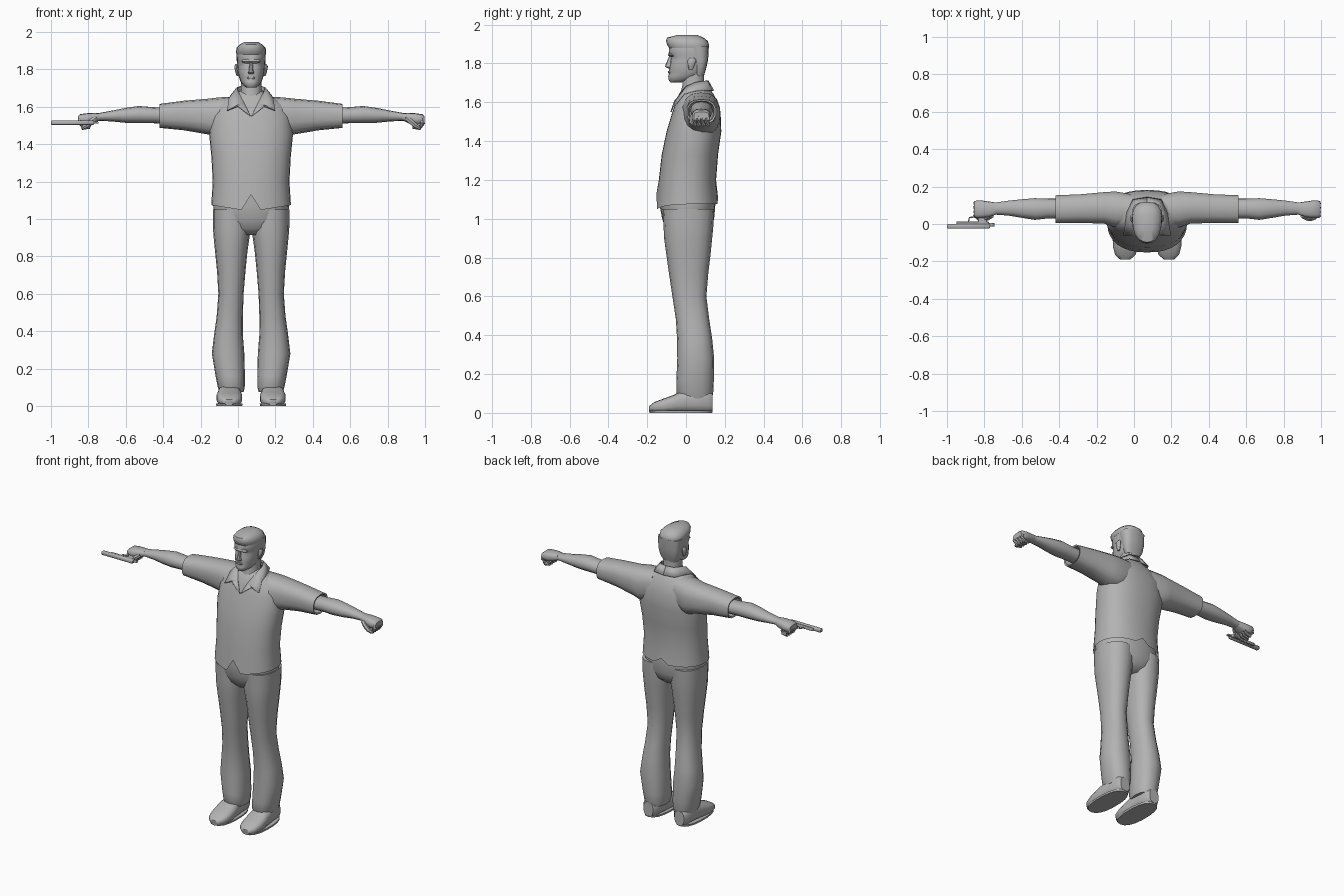
import bpy, bmesh, math
from mathutils import Vector

CX = 0.07  # body centre line
grey = bpy.data.materials.new("plain_grey")
grey.diffuse_color = (0.45, 0.45, 0.45, 1)


def finish(name, bm, body=True):
    if body:
        bmesh.ops.translate(bm, verts=bm.verts, vec=(CX, 0, 0))
    bmesh.ops.recalc_face_normals(bm, faces=bm.faces)
    me = bpy.data.meshes.new(name)
    bm.to_mesh(me)
    bm.free()
    ob = bpy.data.objects.new(name, me)
    ob.data.materials.append(grey)
    bpy.context.collection.objects.link(ob)
    return ob


def loft(name, axis, rings, n=14, p=2.3, side=1, taper=0, caps=True, edit=None, body=True):
    """Skin rounded sections: (station, a0, a1, b0, b1) along an axis."""
    bm = bmesh.new()
    loops = []
    for s, a0, a1, b0, b1 in rings:
        loop = []
        for i in range(n):
            t = 2 * math.pi * i / n - math.pi / 2
            c, d = math.cos(t), math.sin(t)
            c = math.copysign(abs(c) ** (2 / p), c) if abs(c) > 1e-6 else 0
            d = math.copysign(abs(d) ** (2 / p), d) if abs(d) > 1e-6 else 0
            a = (a0 + a1) / 2 + (a1 - a0) / 2 * c * (1 + taper * d)
            b = (b0 + b1) / 2 + (b1 - b0) / 2 * d
            co = {'x': (s, a, b), 'y': (a, s, b), 'z': (a, b, s)}[axis]
            loop.append(bm.verts.new((co[0] * side, co[1], co[2])))
        loops.append(loop)
    for lo, hi in zip(loops, loops[1:]):
        for i in range(n):
            j = (i + 1) % n
            bm.faces.new((lo[i], lo[j], hi[j], hi[i]))
    if caps:
        bm.faces.new(loops[0])
        bm.faces.new(loops[-1])
    if edit:
        edit(loops)
    return finish(name, bm, body)


def upright(rows):
    """Symmetric sections (z, front, back, half width)."""
    return [(z, -w, w, f, b) for z, f, b, w in rows]


def tube(name, pts, radii, n=6, side=1, body=True):
    """Tapered limb through points."""
    bm = bmesh.new()
    pts = [Vector((x * side, y, z)) for x, y, z in pts]
    loops = []
    for i, (q, r) in enumerate(zip(pts, radii)):
        d = (pts[min(i + 1, len(pts) - 1)] - pts[max(i - 1, 0)]).normalized()
        u = d.orthogonal().normalized()
        v = d.cross(u)
        loops.append([bm.verts.new(q + r * (u * math.cos(k * math.tau / n) + v * math.sin(k * math.tau / n)))
                      for k in range(n)])
    for lo, hi in zip(loops, loops[1:]):
        for i in range(n):
            j = (i + 1) % n
            bm.faces.new((lo[i], lo[j], hi[j], hi[i]))
    bm.faces.new(loops[0])
    bm.faces.new(loops[-1])
    return finish(name, bm, body)


def box(name, x0, x1, y0, y1, z0, z1, bevel=0.003):
    bm = bmesh.new()
    bmesh.ops.create_cube(bm, size=1)
    for v in bm.verts:
        v.co = ((x0 + x1) / 2 + v.co.x * (x1 - x0), (y0 + y1) / 2 + v.co.y * (y1 - y0),
                (z0 + z1) / 2 + v.co.z * (z1 - z0))
    bmesh.ops.bevel(bm, geom=bm.edges[:], offset=bevel, segments=1, affect='EDGES')
    return finish(name, bm, False)


# Shirt body with dipped front hem and small centre notches
def hem(loops):
    for v in loops[0]:
        x, y = abs(v.co.x), v.co.y
        if y < 0:
            v.co.z -= 0.035 * (1 - x / 0.22)
        if x < 0.01:
            v.co.z = 1.13 if y < 0 else 1.11


loft("shirt_body", 'z', upright([
    (1.075, -.152, .165, .213), (1.2, -.14, .155, .205), (1.33, -.125, .165, .212),
    (1.45, -.10, .182, .224), (1.55, -.07, .178, .215), (1.61, -.05, .158, .185),
    (1.645, -.035, .14, .13), (1.672, -.015, .12, .08), (1.685, 0, .105, .06)]),
    n=32, caps=False, edit=hem)

# Pelvis joining the legs
loft("trouser_hips", 'z', upright([
    (.915, -.07, .09, .07), (.95, -.105, .13, .15), (1.0, -.123, .145, .198),
    (1.08, -.138, .152, .203), (1.2, -.125, .14, .19)]), n=24)

for side, tag in ((1, "left"), (-1, "right")):
    # Short sleeve with a recessed cuff
    loft(tag + "_sleeve", 'x', [
        (.08, -.01, .16, 1.46, 1.655), (.17, -.02, .176, 1.43, 1.65),
        (.23, 0, .172, 1.452, 1.643), (.36, .005, .16, 1.474, 1.632),
        (.49, .003, .155, 1.487, 1.615), (.487, .012, .146, 1.496, 1.606),
        (.43, .02, .14, 1.5, 1.6)], p=2.6, side=side)
    # Bare forearm
    loft(tag + "_forearm", 'x', [
        (.41, .03, .135, 1.508, 1.592), (.53, .03, .135, 1.512, 1.598),
        (.60, .022, .138, 1.512, 1.604), (.67, .033, .132, 1.514, 1.594),
        (.74, .045, .125, 1.521, 1.58), (.81, .05, .115, 1.525, 1.567),
        (.84, .045, .115, 1.52, 1.565)], n=12, p=2.2, side=side)
    # Closed fist
    loft(tag + "_palm", 'x', [
        (.81, .05, .115, 1.527, 1.566), (.845, .037, .12, 1.51, 1.567),
        (.88, .032, .125, 1.503, 1.565), (.915, .032, .125, 1.505, 1.56),
        (.926, .04, .118, 1.515, 1.55)], n=12, p=3, side=side)
    for k in range(4):
        y = .044 + k * .0225
        tube(f"{tag}_finger_{k + 1}", [(.912, y, 1.54), (.917, y, 1.512), (.9, y, 1.487), (.868, y, 1.492),
                                       (.86, y, 1.51)], [.012, .0135, .013, .012, .009], side=side)
    tube(tag + "_thumb", [(.83, .045, 1.54), (.855, .032, 1.52), (.88, .03, 1.498), (.902, .034, 1.485)],
         [.014, .015, .013, .008], side=side)

    # Trouser leg, flared below the knee
    loft(tag + "_trouser_leg", 'z', [
        (.075, .04, .17, -.035, .132), (.10, .034, .178, -.05, .14), (.16, .033, .19, -.05, .143),
        (.28, .036, .21, -.045, .145), (.38, .044, .198, -.046, .135), (.48, .044, .184, -.052, .12),
        (.6, .04, .175, -.07, .105), (.72, .03, .182, -.088, .115), (.82, .02, .192, -.102, .127),
        (.9, .009, .2, -.113, .135), (.95, .001, .204, -.115, .14), (1.05, .001, .205, -.12, .145)],
        n=16, p=2.3, side=side)
    # Shoe and sole
    loft(tag + "_shoe", 'y', [
        (-.19, .09, .145, .008, .035), (-.165, .06, .172, .004, .055), (-.12, .048, .184, 0, .072),
        (-.07, .047, .185, 0, .09), (-.03, .052, .18, 0, .108), (.05, .058, .17, 0, .125),
        (.115, .062, .165, 0, .12), (.137, .08, .15, .008, .1)], p=2.8, side=side)
    loft(tag + "_sole", 'z', [
        (0, .047, .187, -.187, .135), (.012, .045, .188, -.19, .138)], n=18, p=2.4, side=side)

    # Ear
    loft(tag + "_ear", 'z', [
        (1.765, .066, .078, .015, .032), (1.785, .066, .084, .01, .042),
        (1.815, .068, .09, .008, .052), (1.828, .068, .083, .018, .045)], n=8, side=side)

    # Collar wing: inner and outer edges from nape to point
    inner = [(0, .112, 1.712), (.05, .102, 1.71), (.074, .05, 1.702), (.068, 0, 1.68), (.035, -.05, 1.615)]
    outer = [(0, .142, 1.66), (.075, .13, 1.66), (.108, .06, 1.66), (.118, -.01, 1.643), (.128, -.06, 1.58)]
    bm = bmesh.new()
    a = [bm.verts.new((x * side, y, z)) for x, y, z in inner]
    b = [bm.verts.new((x * side, y, z)) for x, y, z in outer]
    for i in range(4):
        bm.faces.new((a[i], a[i + 1], b[i + 1], b[i]))
    # Lapel running down to the bottom of the open neck
    v = bm.verts.new((.003 * side, -.077, 1.55))
    w = bm.verts.new((.075 * side, -.062, 1.605))
    bm.faces.new((a[4], v, w))
    bm.faces.new((a[4], w, b[4]))
    ob = finish(tag + "_collar", bm)
    m = ob.modifiers.new("thickness", 'SOLIDIFY')
    m.thickness = .006
    m.offset = 0

# Neck
loft("neck", 'z', upright([(1.6, -.04, .10, .06), (1.69, -.018, .092, .056), (1.77, -.02, .095, .056)]), n=14)

# Head, narrower toward the face
loft("head", 'z', upright([
    (1.703, -.08, -.02, .026), (1.715, -.09, .02, .042), (1.735, -.092, .07, .056),
    (1.752, -.085, .085, .062), (1.765, -.088, .092, .066), (1.79, -.083, .1, .071),
    (1.815, -.08, .107, .073), (1.832, -.077, .111, .074), (1.845, -.09, .113, .075),
    (1.885, -.086, .115, .077), (1.92, -.07, .1, .065)]), n=18, p=2.5, taper=.12)

# Nose, lips and brow
loft("nose", 'z', upright([
    (1.775, -.092, -.07, .014), (1.783, -.108, -.07, .016), (1.792, -.106, -.07, .012),
    (1.835, -.088, -.07, .008)]), n=8)
loft("lips", 'z', upright([
    (1.747, -.089, -.07, .016), (1.754, -.093, -.07, .023), (1.762, -.092, -.07, .016)]), n=8)
loft("brow", 'z', upright([
    (1.836, -.086, -.05, .045), (1.843, -.094, -.05, .052), (1.852, -.088, -.05, .045)]), n=10)

# Hair: swept top and back of head
loft("hair_top", 'z', upright([
    (1.88, -.087, .116, .078), (1.893, -.096, .119, .08), (1.915, -.103, .113, .077),
    (1.933, -.098, .09, .06), (1.946, -.045, .06, .036)]), n=18, p=2.4, taper=.1)
loft("hair_back", 'z', upright([
    (1.735, .04, .092, .05), (1.77, .04, .103, .068), (1.82, .03, .114, .077),
    (1.89, 0, .118, .08)]), n=14, p=2.8)

# Pistol lying on its side: slide, barrel, frame, guard and grip
box("pistol_slide", -1.0, -.77, -.024, .0, 1.503, 1.526)
box("pistol_frame", -.95, -.775, -.002, .013, 1.505, 1.524)
box("pistol_grip", -.835, -.785, .008, .09, 1.505, 1.524)
box("pistol_hammer", -.775, -.745, -.014, .006, 1.51, 1.52)
tube("pistol_trigger_guard", [(-.885, .01, 1.514), (-.88, .035, 1.514), (-.85, .038, 1.514), (-.83, .02, 1.514)],
     [.004] * 4, body=False)

# Smooth shading with sharp creases kept
bpy.ops.object.select_all(action='SELECT')
bpy.context.view_layer.objects.active = bpy.data.objects["head"]
bpy.ops.object.shade_smooth_by_angle(angle=math.radians(45))
